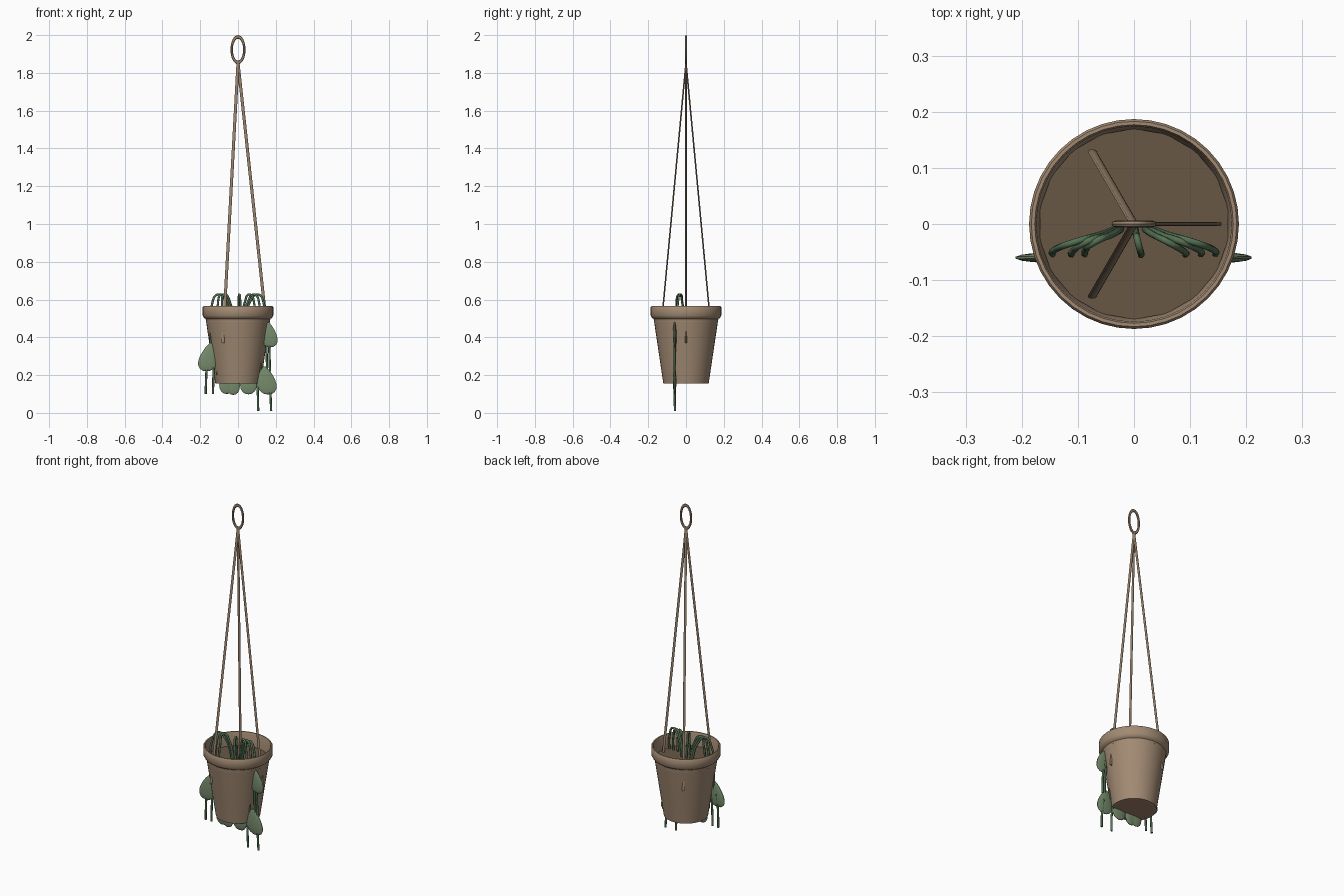
import bpy, bmesh, math
from mathutils import Vector

if "Cube" in bpy.data.objects:
    bpy.data.objects.remove(bpy.data.objects["Cube"])


def material(name, rgb):
    m = bpy.data.materials.new(name)
    m.diffuse_color = (*rgb, 1)
    m.use_nodes = True
    m.node_tree.nodes["Principled BSDF"].inputs["Base Color"].default_value = m.diffuse_color
    return m


CLAY = material("clay brown", (0.36, 0.255, 0.17))
ROPE = material("rope brown", (0.33, 0.235, 0.16))
SOIL = material("soil brown", (0.135, 0.095, 0.06))
BASE = material("base pink brown", (0.36, 0.22, 0.155))
LEAF = material("leaf green", (0.18, 0.26, 0.15))
STEM = material("stem green", (0.09, 0.165, 0.09))


def finish(bm, name, mat, smooth=True):
    bmesh.ops.recalc_face_normals(bm, faces=bm.faces)
    me = bpy.data.meshes.new(name)
    bm.to_mesh(me)
    bm.free()
    ob = bpy.data.objects.new(name, me)
    bpy.context.collection.objects.link(ob)
    me.materials.append(mat)
    if smooth:
        bpy.ops.object.select_all(action='DESELECT')
        ob.select_set(True)
        bpy.context.view_layer.objects.active = ob
        bpy.ops.object.shade_smooth_by_angle(angle=math.radians(40))
    return ob


def lathe(name, profile, mat, n):
    # Spin an (r, z) outline around the upright axis
    bm = bmesh.new()
    rings = [[bm.verts.new((r * math.cos(2 * math.pi * i / n),
                            r * math.sin(2 * math.pi * i / n), z)) for i in range(n)]
             for r, z in profile]
    for a, b in zip(rings, rings[1:]):
        for i in range(n):
            j = (i + 1) % n
            bm.faces.new((a[i], a[j], b[j], b[i]))
    return finish(bm, name, mat)


def disc(name, r, z, mat, n):
    bm = bmesh.new()
    bmesh.ops.create_circle(bm, cap_ends=True, segments=n, radius=r)
    bmesh.ops.translate(bm, verts=bm.verts, vec=(0, 0, z))
    return finish(bm, name, mat, False)


def tube(name, pts, radius, mat):
    # Round stem through a few points
    cu = bpy.data.curves.new(name, 'CURVE')
    cu.dimensions = '3D'
    cu.bevel_depth = radius
    cu.bevel_resolution = 2
    cu.resolution_u = 8
    cu.use_fill_caps = True
    sp = cu.splines.new('BEZIER')
    sp.bezier_points.add(len(pts) - 1)
    for bp, p in zip(sp.bezier_points, pts):
        bp.co = p
        bp.handle_left_type = bp.handle_right_type = 'AUTO'
    cu.materials.append(mat)
    ob = bpy.data.objects.new(name, cu)
    bpy.context.collection.objects.link(ob)


# Pot with thick rim, inner wall, base and soil
lathe("pot", [(0.105, 0.155), (0.12, 0.155), (0.171, 0.497), (0.18, 0.503), (0.187, 0.515),
              (0.187, 0.56), (0.183, 0.565), (0.177, 0.565), (0.174, 0.558),
              (0.169, 0.48)], CLAY, 40)
disc("pot_base", 0.106, 0.156, BASE, 40)
disc("soil", 0.17, 0.485, SOIL, 18)

# Three flattened cords that run from the ring through the pot wall
TOP = Vector((0, 0, 1.855))
for k in range(3):
    a = 2 * math.pi * k / 3
    end = Vector((0.161 * math.cos(a), 0.161 * math.sin(a), 0.37))
    bm = bmesh.new()
    ends = [[bm.verts.new(p + Vector((0.008 * math.cos(t), 0.004 * math.sin(t), 0)))
             for t in (math.pi * i / 4 for i in range(8))] for p in (end, TOP)]
    for i in range(8):
        j = (i + 1) % 8
        bm.faces.new((ends[0][i], ends[0][j], ends[1][j], ends[1][i]))
    for e in ends:
        bm.faces.new(e)
    finish(bm, f"cord_{k + 1}", ROPE)

# Oval hanging ring
bm = bmesh.new()
N, M = 32, 8
grid = []
for i in range(N):
    a = 2 * math.pi * i / N
    row = []
    for j in range(M):
        b = 2 * math.pi * j / M
        row.append(bm.verts.new(((0.0335 + 0.0065 * math.cos(b)) * math.cos(a),
                                 0.006 * math.sin(b),
                                 1.923 + (0.0675 + 0.0095 * math.cos(b)) * math.sin(a))))
    grid.append(row)
for i in range(N):
    for j in range(M):
        i2, j2 = (i + 1) % N, (j + 1) % M
        bm.faces.new((grid[i][j], grid[i2][j], grid[i2][j2], grid[i][j2]))
finish(bm, "hanging_ring", ROPE)

# Arching stems: (peak x, outer x, outer y, lower end z)
arches = [(-0.105, -0.14, -0.045, 0.30), (-0.085, -0.108, -0.048, 0.20),
          (-0.07, -0.085, -0.045, 0.20), (0.007, 0.012, -0.05, 0.20),
          (0.06, 0.088, -0.048, 0.20), (0.085, 0.115, -0.046, 0.20),
          (0.105, 0.14, -0.045, 0.40)]
for k, (px, ox, oy, z) in enumerate(arches):
    tube(f"arch_stem_{k + 1}",
         [(px * 0.3, -0.008, 0.47), (px * 0.6, -0.02, 0.585), (px, -0.032, 0.627),
          (ox, oy, 0.565), (ox * 1.03, -0.055, 0.45), (ox * 1.03, -0.058, z)], 0.006, STEM)

# Dangling stems: (x, top z, bottom z)
for k, (x, zt, zb) in enumerate([(-0.168, 0.30, 0.10), (-0.13, 0.30, 0.10), (0.152, 0.42, 0.18),
                                 (0.166, 0.42, 0.22), (0.105, 0.18, 0.01), (0.172, 0.18, 0.01)]):
    tube(f"dangling_stem_{k + 1}",
         [(x * 0.97, -0.055, zt), (x, -0.06, (zt + zb) / 2), (x * 1.02, -0.058, zb)], 0.006, STEM)


def leaf(name, x, z, w, h, lean):
    # Flattened drop, narrow at the top and round below
    bm = bmesh.new()
    bmesh.ops.create_uvsphere(bm, u_segments=14, v_segments=10, radius=1)
    for v in bm.verts:
        u = v.co.z
        v.co = (x + v.co.x * w * (1 - 0.4 * u) + lean * u,
                -0.06 + v.co.y * 0.009, z + u * h)
    finish(bm, name, LEAF)


for k, spec in enumerate([(-0.155, 0.295, 0.05, 0.075, 0.012), (0.163, 0.415, 0.042, 0.068, -0.008),
                          (0.15, 0.172, 0.049, 0.075, -0.01), (-0.06, 0.17, 0.038, 0.07, 0.0),
                          (-0.025, 0.165, 0.034, 0.07, 0.0), (0.055, 0.17, 0.042, 0.072, 0.0)]):
    leaf(f"leaf_{k + 1}", *spec)
